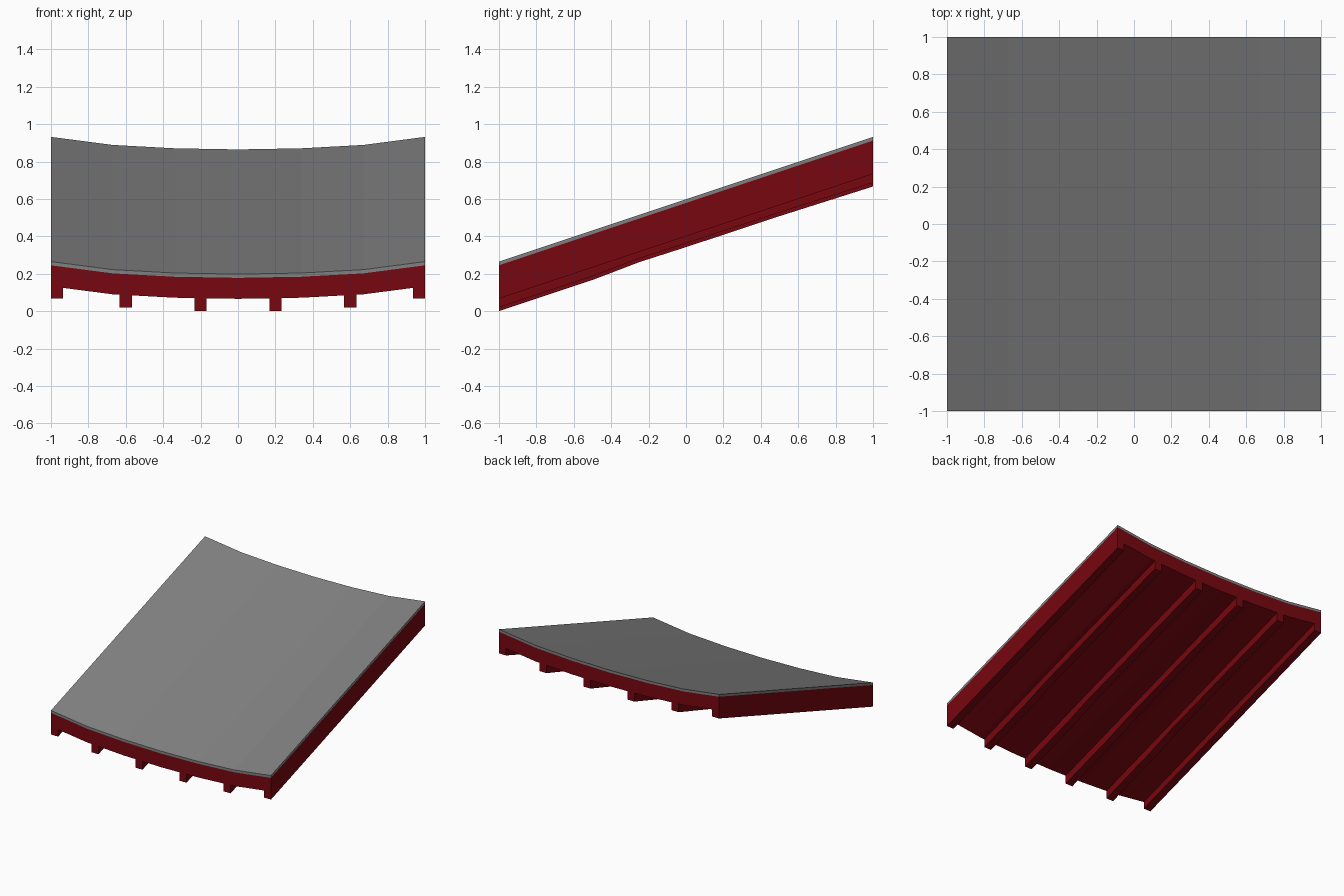
import bpy, bmesh

if "Cube" in bpy.data.objects:
    bpy.data.objects.remove(bpy.data.objects["Cube"])

SLOPE = 1 / 3
# half cross-section of the ramp's curved top at y = -1
HALF = [(0, 0.198), (0.34, 0.204), (0.67, 0.222), (1, 0.265)]
PROFILE = [(-x, z) for x, z in reversed(HALF[1:])] + HALF


def material(name, color):
    mat = bpy.data.materials.new(name)
    mat.diffuse_color = (*color, 1)
    mat.use_nodes = True
    mat.node_tree.nodes["Principled BSDF"].inputs["Base Color"].default_value = mat.diffuse_color
    return mat


red = material("red_paint", (0.19, 0.002, 0.005))
grey = material("dark_grey", (0.22, 0.22, 0.22))


def loft(name, stations, mat):
    """Join matching closed (x, y, z) outlines into a capped solid."""
    bm = bmesh.new()
    rings = [[bm.verts.new(p) for p in ring] for ring in stations]
    n = len(rings[0])
    for a, b in zip(rings, rings[1:]):
        for i in range(n):
            j = (i + 1) % n
            bm.faces.new((a[i], a[j], b[j], b[i]))
    bm.faces.new(rings[0])
    bm.faces.new(rings[-1])
    bmesh.ops.recalc_face_normals(bm, faces=bm.faces)
    mesh = bpy.data.meshes.new(name)
    bm.to_mesh(mesh)
    bm.free()
    mesh.materials.append(mat)
    obj = bpy.data.objects.new(name, mesh)
    bpy.context.collection.objects.link(obj)
    return obj


def layer(name, upper, lower, mat):
    """Curved sloping sheet between two depths below the top surface."""
    rings = []
    for y in (-1, 1):
        rise = (y + 1) * SLOPE
        top = [(x, y, z - upper + rise) for x, z in PROFILE]
        bottom = [(x, y, z - lower + rise) for x, z in reversed(PROFILE)]
        rings.append(top + bottom)
    return loft(name, rings, mat)


# riding surface and the deck beneath it
layer("riding_surface", 0, 0.02, grey)
layer("deck", 0.02, 0.132, red)


def rib(name, x0, x1, bottom, top, bow):
    rings = []
    for y, dz in bow:
        r = (y + 1) * SLOPE
        rings.append([(x0, y, bottom + r + dz), (x1, y, bottom + r + dz),
                      (x1, y, top + r), (x0, y, top + r)])
    loft(name, rings, red)


# lengthwise ribs; the inner ones are slightly bowed along their length
STRAIGHT = [(-1, 0), (1, 0)]
BOWED = [(-1, 0), (-0.5, 0), (-0.25, 0.012), (0, 0.009), (0.5, 0.008), (1, 0)]
for side, label in ((-1, "left"), (1, "right")):
    rib(f"inner_rib_{label}", side * 0.168, side * 0.232, 0.0, 0.10, BOWED)
    rib(f"middle_rib_{label}", side * 0.568, side * 0.633, 0.02, 0.12, BOWED)
    rib(f"edge_rib_{label}", side * 0.935, side * 1.0, 0.067, 0.15, STRAIGHT)
